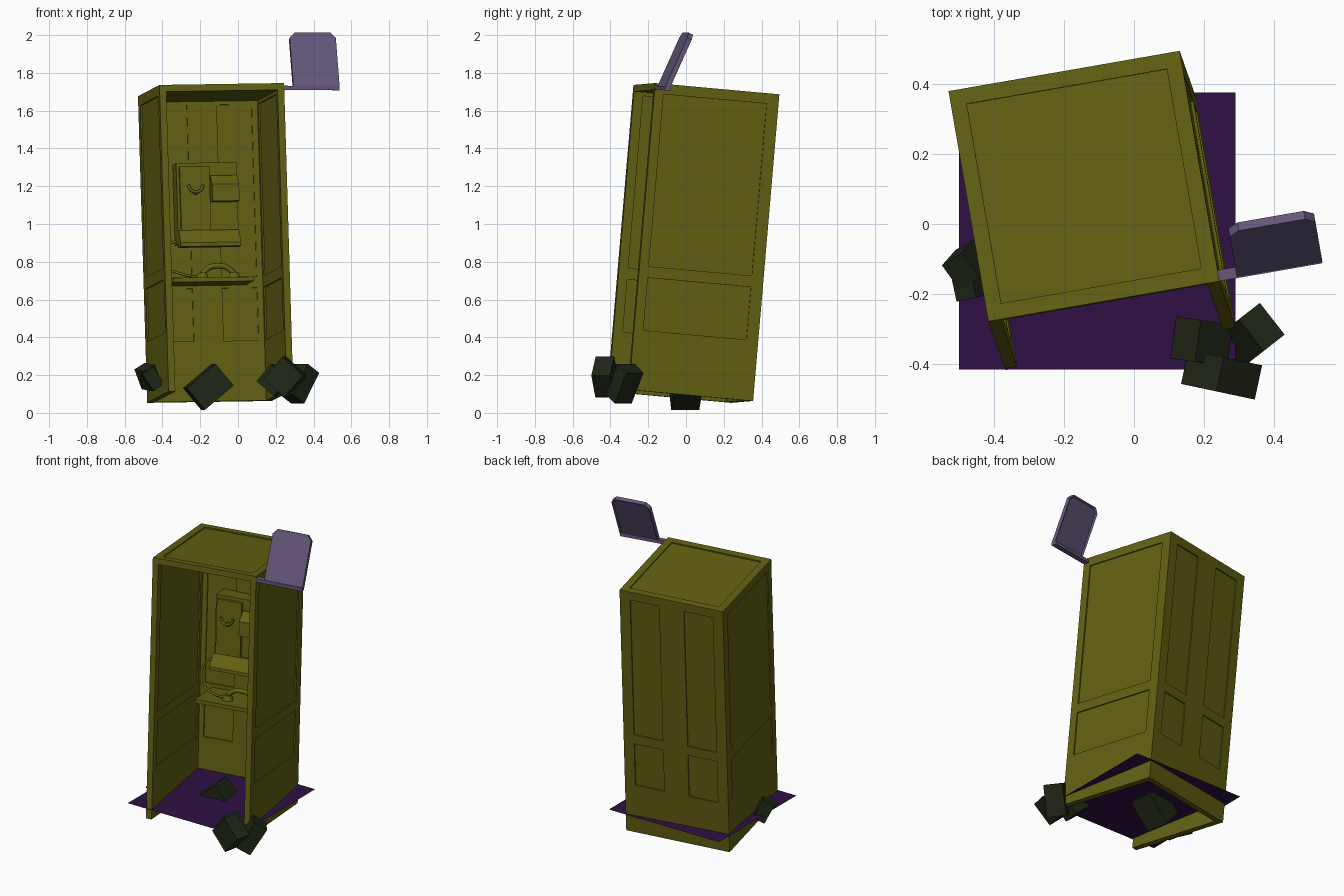
import bpy, bmesh, math
from mathutils import Matrix, Vector, Euler

if "Cube" in bpy.data.objects:
    bpy.data.objects.remove(bpy.data.objects["Cube"])


def material(name, rgb):
    m = bpy.data.materials.new(name)
    m.diffuse_color = (*rgb, 1)
    m.use_nodes = True
    m.node_tree.nodes["Principled BSDF"].inputs["Base Color"].default_value = m.diffuse_color
    return m


OLIVE = material("olive", (0.125, 0.12, 0.006))
LILAC = material("lilac", (0.13, 0.095, 0.2))
PURPLE = material("dark_purple", (0.03, 0.005, 0.06))
STONE = material("dark_stone", (0.014, 0.02, 0.008))


def frame(x, y, origin):
    """Matrix from two axis directions and an origin."""
    x = Vector(x).normalized()
    y = Vector(y)
    y = (y - x * y.dot(x)).normalized()
    m = Matrix((x, y, x.cross(y))).transposed().to_4x4()
    m.translation = origin
    return m


def finish(name, bm, mat, mw):
    bmesh.ops.recalc_face_normals(bm, faces=bm.faces[:])
    me = bpy.data.meshes.new(name)
    bm.to_mesh(me)
    bm.free()
    me.materials.append(mat)
    ob = bpy.data.objects.new(name, me)
    bpy.context.collection.objects.link(ob)
    ob.matrix_world = mw
    return ob


def boxes(name, spans, mat, mw):
    """One mesh of boxes, each given as ((x0, x1), (y0, y1), (z0, z1))."""
    bm = bmesh.new()
    for s in spans:
        size = [b - a for a, b in s]
        mid = [(a + b) / 2 for a, b in s]
        bmesh.ops.create_cube(bm, size=1, matrix=Matrix.Translation(mid) @ Matrix.Diagonal((*size, 1)))
    return finish(name, bm, mat, mw)


def prism(name, pts, x0, x1, mat, mw):
    """Profile of (y, z) points extruded along x."""
    bm = bmesh.new()
    f = bm.faces.new([bm.verts.new((x0, y, z)) for y, z in pts])
    r = bmesh.ops.extrude_face_region(bm, geom=[f])
    bmesh.ops.translate(bm, vec=(x1 - x0, 0, 0), verts=[v for v in r["geom"] if isinstance(v, bmesh.types.BMVert)])
    return finish(name, bm, mat, mw)


def cut(ob, cutter):
    mod = ob.modifiers.new("cut", "BOOLEAN")
    mod.operation = "DIFFERENCE"
    mod.solver = "EXACT"
    mod.object = cutter
    cutter.hide_render = True
    bpy.context.view_layer.objects.active = ob
    bpy.ops.object.modifier_apply(modifier=mod.name)
    bpy.data.objects.remove(cutter)


def tube(name, pts, radius, mw, mat=OLIVE):
    c = bpy.data.curves.new(name, "CURVE")
    c.dimensions = "3D"
    c.bevel_depth = radius
    c.bevel_resolution = 2
    c.use_fill_caps = True
    c.resolution_u = 5
    s = c.splines.new("NURBS")
    s.points.add(len(pts) - 1)
    for p, co in zip(s.points, pts):
        p.co = (*co, 1)
    s.use_endpoint_u = True
    s.order_u = 3
    c.materials.append(mat)
    ob = bpy.data.objects.new(name, c)
    bpy.context.collection.objects.link(ob)
    ob.matrix_world = mw


# leaning booth: local frame with its origin at the centre of the base
BOOTH = frame((0.66, 0.115, 0.01), (-0.115, 0.66, -0.06), (-0.094, -0.031, 0.088))
H, R, T, D = 1.63, 0.335, 0.036, 0.008
booth = boxes("booth_shell", [((-R, R), (-R, R), (0, H))], OLIVE, BOOTH)
I = R - T
cut(booth, boxes("cavity", [((-I, I), (-1, I), (-1, H - T))], OLIVE, BOOTH))

# recessed panels on both sides of every wall and on the roof
recess = [((-R + 0.045, R - 0.045), (-R + 0.045, R - 0.045), (H - D, H + 0.1))]
for z in ((0.32, 0.60), (0.66, 1.575)):
    for s in (-1, 1):
        for d in ((R - D, R + 0.1), (I - 0.02, I + D)):
            side = tuple(sorted((s * d[0], s * d[1])))
            recess.append((side, (-0.285, 0.272), z))
            recess.append((tuple(sorted((s * 0.08, s * 0.268))), d, z))
cut(booth, boxes("panel_cutter", recess, OLIVE, BOOTH))

# shelf and wall telephone
boxes("shelf", [((-0.22, 0.21), (0.06, I + 0.005), (0.615, 0.638))], OLIVE, BOOTH)
boxes("phone_body", [((-0.165, 0.16), (0.2, I + 0.01), (0.83, 1.26))], OLIVE, BOOTH)
boxes("phone_left_panel", [((-0.15, 0.01), (0.18, 0.21), (0.9, 1.24))], OLIVE, BOOTH)
prism("phone_tray", [(0.21, 0.81), (0.13, 0.81), (0.13, 0.83), (0.18, 0.9), (0.21, 0.9)], -0.165, 0.16, OLIVE, BOOTH)
prism("phone_coin_box", [(0.21, 1.05), (0.14, 1.05), (0.14, 1.14), (0.19, 1.19), (0.21, 1.19)], 0.015, 0.16, OLIVE, BOOTH)
arc = [math.pi * (1 + i / 6) for i in range(7)]
tube("receiver_hook", [(-0.07 + 0.04 * math.cos(a), 0.155, 1.14 + 0.04 * math.sin(a)) for a in arc], 0.008, BOOTH)
boxes("hook_stem", [((-0.08, -0.06), (0.15, 0.185), (1.09, 1.11))], OLIVE, BOOTH)

# handset lying on the shelf, with its cord
tube("handset_grip", [(-0.05, 0.15, 0.665), (-0.02, 0.15, 0.7), (0.035, 0.15, 0.708),
                      (0.09, 0.15, 0.7), (0.12, 0.15, 0.665)], 0.015, BOOTH)
for n, x in (("earpiece", -0.05), ("mouthpiece", 0.12)):
    bm = bmesh.new()
    bmesh.ops.create_cone(bm, cap_ends=True, segments=14, radius1=0.034, radius2=0.024, depth=0.032,
                          matrix=Matrix.Translation((x, 0.15, 0.653)))
    finish(n, bm, OLIVE, BOOTH)
tube("phone_cord", [(-0.06, 0.15, 0.65), (-0.12, 0.14, 0.65), (-0.2, 0.16, 0.68), (-0.25, 0.2, 0.7),
                    (-0.26, 0.23, 0.78), (-0.22, 0.24, 0.84), (-0.15, 0.24, 0.85)], 0.007, BOOTH)

# tilted hanging plate at the roof corner: local x along the rail, y up the plate
PLATE = frame((0.66, 0.115, 0.0), (-0.06, 0.41, 0.91), (0.25, -0.145, 1.725))
bm = bmesh.new()
outline = [(0.042, 0), (0.29, 0), (0.29, 0.28), (0.262, 0.31), (0.07, 0.31), (0.042, 0.28)]
front = bm.faces.new([bm.verts.new((x, y, 0.014)) for x, y in outline])
r = bmesh.ops.extrude_face_region(bm, geom=[front], use_keep_orig=True)
bmesh.ops.translate(bm, vec=(0, 0, -0.026), verts=[v for v in r["geom"] if isinstance(v, bmesh.types.BMVert)])
back = [f for f in r["geom"] if isinstance(f, bmesh.types.BMFace)]
bmesh.ops.recalc_face_normals(bm, faces=bm.faces[:])
bmesh.ops.inset_region(bm, faces=back, thickness=0.012)
bmesh.ops.translate(bm, vec=(0, 0, 0.008), verts=back[0].verts[:])
finish("sign_plate", bm, LILAC, PLATE)
RAIL = frame((0.66, 0.115, -0.005), (-0.115, 0.66, 0), (0.25, -0.145, 1.722))
boxes("sign_rail", [((-0.015, 0.288), (-0.017, 0.015), (-0.012, 0.01))], LILAC, RAIL)

# flat floor sheet that the booth sinks through
bm = bmesh.new()
bmesh.ops.create_grid(bm, x_segments=1, y_segments=1, size=0.395)
finish("floor_sheet", bm, PURPLE, Matrix.Translation((-0.105, -0.02, 0.175)))

# loose blocks: centre, size, rotation in degrees
blocks = [
    ((-0.157, 0.0, 0.138), (0.20, 0.15, 0.15), (0, -40, 8)),
    ((0.25, -0.43, 0.19), (0.15, 0.10, 0.155), (0, 42, -12)),
    ((0.19, -0.335, 0.175), (0.12, 0.12, 0.12), (0, 40, -8)),
    ((0.325, -0.325, 0.155), (0.09, 0.115, 0.19), (0, 32, 38)),
    ((-0.475, -0.115, 0.19), (0.075, 0.09, 0.12), (8, -28, 32)),
    ((-0.455, -0.175, 0.18), (0.07, 0.07, 0.11), (0, -35, 12)),
]
for i, (c, s, rot) in enumerate(blocks):
    e = Euler([math.radians(a) for a in rot]).to_matrix().to_4x4()
    boxes(f"block_{i + 1}", [[(-d / 2, d / 2) for d in s]], STONE, Matrix.Translation(c) @ e)
